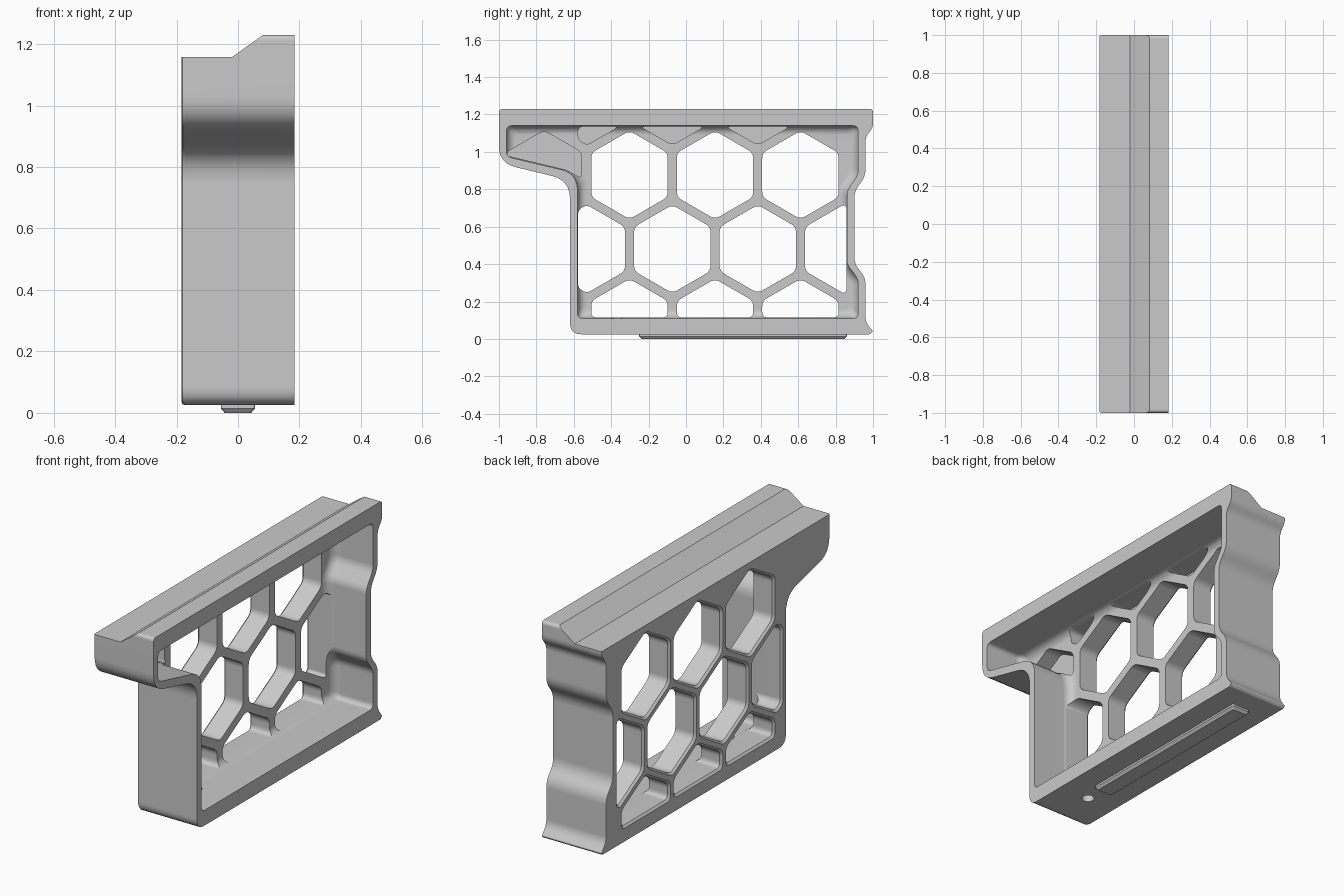
import bpy
import bmesh
import math
from mathutils import Vector

cube = bpy.data.objects.get("Cube")
if cube:
    bpy.data.objects.remove(cube, do_unlink=True)

grey = bpy.data.materials.new("plain grey")
grey.use_nodes = True
colour = (0.59, 0.59, 0.59, 1)
grey.diffuse_color = colour
for node in grey.node_tree.nodes:
    if node.type == 'BSDF_PRINCIPLED':
        node.inputs["Base Color"].default_value = colour
        node.inputs["Roughness"].default_value = 0.6


def offset(points, d):
    """Move each side of a counter-clockwise outline inward by d."""
    result = []
    n = len(points)
    for i in range(n):
        a, b, c = (Vector(points[k % n][:2]) for k in (i - 1, i, i + 1))
        u, v = (b - a).normalized(), (c - b).normalized()
        nu, nv = Vector((-u.y, u.x)), Vector((-v.y, v.x))
        p = b + (nu + nv) * d / (1 + nu.dot(nv))
        result.append((p.x, p.y, points[i][2]))
    return result


def rounded(points, steps=6):
    """Replace each corner (a, b, size) with a short curve."""
    result = []
    n = len(points)
    for i in range(n):
        a, b, c = (Vector(points[k % n][:2]) for k in (i - 1, i, i + 1))
        size = min(points[i][2], .45 * (a - b).length, .45 * (c - b).length)
        if size == 0:
            result.append(b)
            continue
        p = b + (a - b).normalized() * size
        q = b + (c - b).normalized() * size
        for s in range(steps + 1):
            t = s / steps
            result.append(p * (1 - t) ** 2 + b * 2 * t * (1 - t) + q * t * t)
    return result


def clip(points, axis, limit, sign):
    """Keep the part of an outline where sign * (coordinate - limit) < 0."""
    result = []
    for i, b in enumerate(points):
        a = points[i - 1]
        da, db = sign * (a[axis] - limit), sign * (b[axis] - limit)
        if da * db < 0:
            result.append(a.lerp(b, da / (da - db)))
        if db <= 0:
            result.append(b)
    return result


PLACE = {
    'X': lambda a, b, h: (h, a, b),
    'Y': lambda a, b, h: (a, h, b),
    'Z': lambda a, b, h: (a, b, h),
}


def loft(name, points, layers, axis='X'):
    """Solid through (height, inset) layers of a rounded outline."""
    bm = bmesh.new()
    rings = []
    for h, d in layers:
        outline = rounded(offset(points, d))
        rings.append([bm.verts.new(PLACE[axis](p.x, p.y, h)) for p in outline])
    for low, high in zip(rings, rings[1:]):
        for i in range(len(low)):
            bm.faces.new((low[i - 1], low[i], high[i], high[i - 1]))
    bm.faces.new(rings[0][::-1])
    bm.faces.new(rings[-1])
    if bm.calc_volume(signed=True) < 0:
        bmesh.ops.reverse_faces(bm, faces=bm.faces)
    mesh = bpy.data.meshes.new(name)
    bm.to_mesh(mesh)
    bm.free()
    mesh.materials.append(grey)
    ob = bpy.data.objects.new(name, mesh)
    bpy.context.collection.objects.link(ob)
    return ob


def activate(ob):
    bpy.ops.object.select_all(action='DESELECT')
    ob.select_set(True)
    bpy.context.view_layer.objects.active = ob


def cut(body, cutter):
    cutter.hide_render = True
    mod = body.modifiers.new("cut", 'BOOLEAN')
    mod.operation = 'DIFFERENCE'
    mod.solver = 'EXACT'
    mod.object = cutter
    activate(body)
    bpy.ops.object.modifier_apply(modifier=mod.name)
    bpy.data.objects.remove(cutter, do_unlink=True)


# Frame block: side outline (y, z, corner size)
outer = [
    (-1, 1.23, .02), (-1, .94, .09), (-.62, .848, .1), (-.62, .025, .06),
    (.985, .025, .006), (1, .04, .008), (.96, .09, .03), (.96, .33, .04),
    (.9, .40, .04), (.9, .79, .04), (.96, .87, .04), (.96, 1.08, .025),
    (1, 1.13, .025), (1, 1.23, .02),
]
frame = loft("honeycomb_frame", outer,
             [(-.183, .009), (-.18, .003), (-.173, 0), (.183, 0)])

# Step along the top, with a sloped shoulder
step = [(-.3, 1.157, 0), (-.02, 1.157, 0), (.085, 1.232, 0),
        (.085, 1.4, 0), (-.3, 1.4, 0)]
cut(frame, loft("step_cutter", step, [(-1.2, 0), (1.2, 0)], 'Y'))

# Recess open to the left side, filleted where it meets the web
inner = [
    (-.96, 1.14, .03), (-.96, .975, .03), (-.58, .885, .09), (-.58, .11, .03),
    (.92, .11, .03), (.92, .32, .025), (.86, .40, .025), (.86, .79, .025),
    (.92, .88, .025), (.92, 1.14, .03),
]
WEB, FILLET = -.06, .05
layers = []
for i in range(6):
    t = math.radians(i * 18)
    layers.append((WEB + FILLET * (1 - math.cos(t)), FILLET * (1 - math.sin(t))))
cut(frame, loft("recess_cutter", inner, layers + [(.3, 0)]))

# Hexagonal openings through the web, trimmed to the recess
PITCH, RADIUS = .457, .236
ROW = PITCH * math.sqrt(3) / 2


def hexagon(y, z):
    points = [Vector((y + RADIUS * math.cos(math.radians(a)),
                      z + RADIUS * math.sin(math.radians(a))))
              for a in range(30, 390, 60)]
    for axis, limit, sign in ((0, -.577, -1), (0, .857, 1),
                              (1, .115, -1), (1, 1.135, 1)):
        points = clip(points, axis, limit, sign)
    return [(p.x, p.y, .03) for p in points]


through = [(-.2, -.028), (-.172, 0), (.02, 0)]
blind = [(-.15, 0), (.02, 0)]
for row, first, count, kind in ((0, -.302, 3, through), (1, -.53, 4, through),
                                (2, -.302, 3, through), (3, -.53, 3, blind)):
    for i in range(count):
        points = hexagon(first + i * PITCH, .085 + row * ROW)
        cut(frame, loft("hexagon_cutter", points, kind))

# Closed pocket inside the overhang
pocket = [(-.955, 1.0, .01), (-.955, .979, .008), (-.64, .904, .02),
          (-.559, .86, .02), (-.559, 1.0, .03), (-.76, 1.114, .03)]
cut(frame, loft("pocket_cutter", pocket, blind))

# Small hole through the floor
bpy.ops.mesh.primitive_cylinder_add(vertices=32, radius=.032, depth=.3,
                                    location=(0, -.37, .03))
cut(frame, bpy.context.object)

# Tapered rail under the floor
rail = loft("bottom_rail",
            [(-.055, -.25, .01), (.055, -.25, .01), (.055, .86, .01), (-.055, .86, .01)],
            [(0, .012), (.014, 0), (.04, 0)], 'Z')

for ob in (frame, rail):
    activate(ob)
    bpy.ops.object.shade_smooth_by_angle(angle=math.radians(28))
    normals = ob.modifiers.new("even_shading", 'WEIGHTED_NORMAL')
    normals.keep_sharp = True
